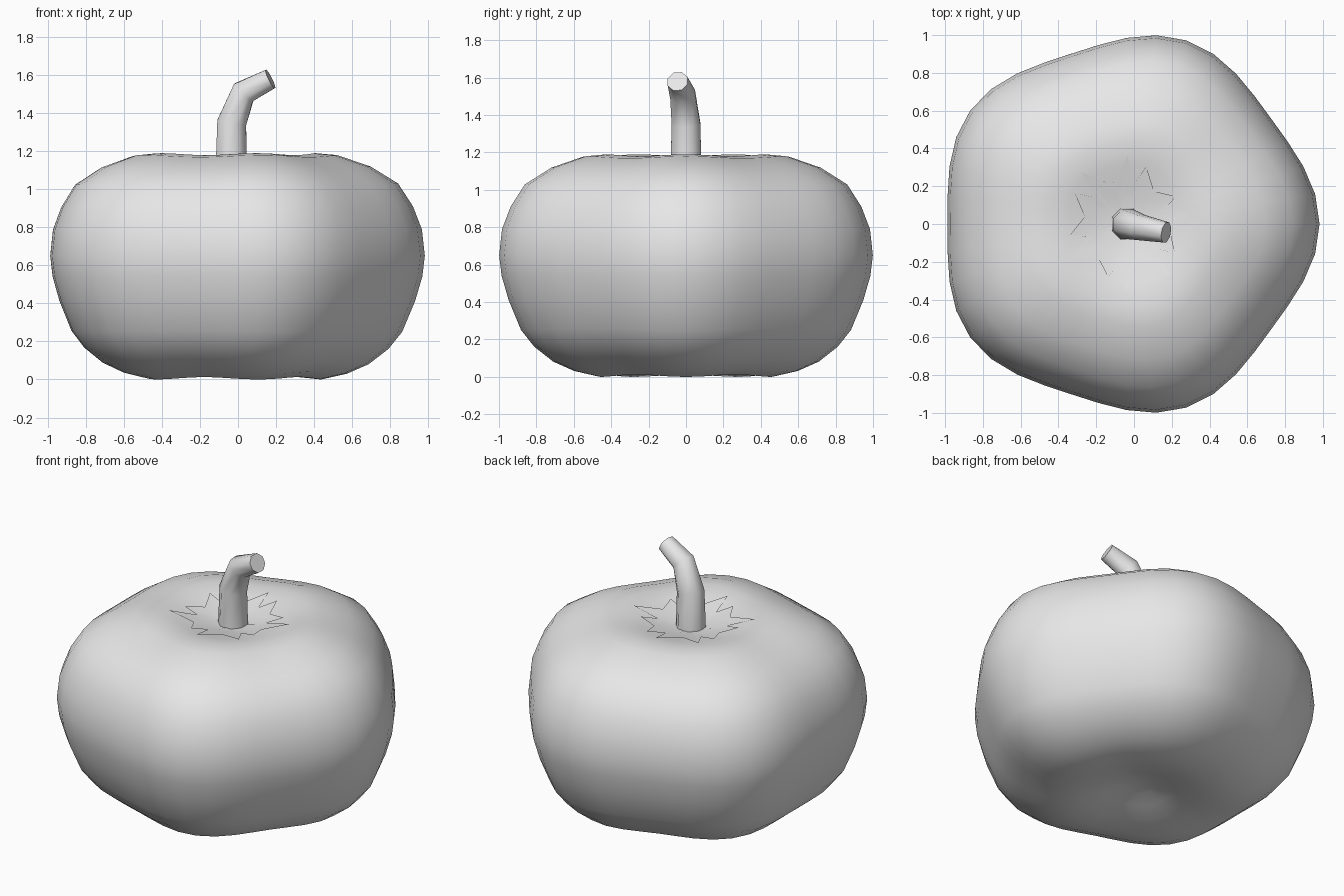
import bpy, bmesh, math
from mathutils import Vector

cube = bpy.data.objects.get("Cube")
if cube:
    bpy.data.objects.remove(cube, do_unlink=True)

CENTRE_X = -0.04   # axis of the lobed body
SEGMENTS = 40
MIDDLE = 0.64

grey = bpy.data.materials.new("plain grey")
grey.use_nodes = True
grey.diffuse_color = (0.8, 0.8, 0.8, 1)
grey.node_tree.nodes["Principled BSDF"].inputs["Base Color"].default_value = (0.8, 0.8, 0.8, 1)


def loft(name, rings, cap_start=None, cap_end=None, angle=40):
    """Skin closed rings of points; each cap is an optional centre point."""
    bm = bmesh.new()
    loops = [[bm.verts.new(p) for p in ring] for ring in rings]
    n = len(loops[0])
    for a, b in zip(loops, loops[1:]):
        for i in range(n):
            j = (i + 1) % n
            bm.faces.new((a[i], a[j], b[j], b[i]))
    if cap_start is not None:
        c = bm.verts.new(cap_start)
        for i in range(n):
            bm.faces.new((c, loops[0][(i + 1) % n], loops[0][i]))
    if cap_end is not None:
        c = bm.verts.new(cap_end)
        for i in range(n):
            bm.faces.new((c, loops[-1][i], loops[-1][(i + 1) % n]))
    mesh = bpy.data.meshes.new(name)
    bm.to_mesh(mesh)
    bm.free()
    mesh.materials.append(grey)
    obj = bpy.data.objects.new(name, mesh)
    bpy.context.collection.objects.link(obj)
    bpy.ops.object.select_all(action='DESELECT')
    obj.select_set(True)
    bpy.context.view_layer.objects.active = obj
    bpy.ops.object.shade_smooth_by_angle(angle=math.radians(angle))
    return obj


def lobed(r, z, t):
    """Point on the body: five soft lobes, slightly lower in the valleys."""
    wave = math.cos(5 * t)
    spread = r * (1 + 0.038 * wave)
    squash = 1 - 0.01 * (1 - wave) * min(1, r / 0.45)
    return Vector((CENTRE_X + spread * math.cos(t), spread * math.sin(t),
                   MIDDLE + (z - MIDDLE) * squash))


# Body: half profile from the bottom dimple to the top dimple
bottom = [(0.1, 0.075), (0.2, 0.045), (0.32, 0.015), (0.46, 0), (0.59, 0.03),
          (0.7, 0.08), (0.8, 0.16), (0.87, 0.25), (0.935, 0.41), (0.972, 0.54)]
top = [(0.985, 0.65), (0.97, 0.79), (0.925, 0.91), (0.85, 1.03), (0.71, 1.12),
       (0.54, 1.18), (0.43, 1.19), (0.32, 1.172), (0.2, 1.14), (0.1, 1.118)]
turns = [math.tau * i / SEGMENTS for i in range(SEGMENTS)]
loft("body", [[lobed(r, z, t) for t in turns] for r, z in bottom + top],
     (CENTRE_X, 0, 0.085), (CENTRE_X, 0, 1.11), angle=60)


# Leaf crown: six leaves with notched tips, draped on the top dimple
def top_height(r):
    pts = [(0, 1.11)] + top[:5:-1]
    for (r0, z0), (r1, z1) in zip(pts, pts[1:]):
        if r <= r1:
            return z0 + (z1 - z0) * (r - r0) / (r1 - r0)
    return pts[-1][1]


outline = []
for k, flip in enumerate((-1, 1, -1, 1, 1, -1)):
    middle = 20 + 60 * k
    long_tip, short_tip = (0.36, 0.31)
    left, right = (short_tip, long_tip) if flip > 0 else (long_tip, short_tip)
    for offset, r in ((-30, 0.23), (-9, left), (0, 0.21), (9, right)):
        outline.append((math.radians(middle + offset), r))

crown = [[lobed(r * f, top_height(r * f) + 0.008, t) for t, r in outline]
         for f in (0.25, 0.5, 0.75, 1)]
loft("leaf_crown", crown[::-1], cap_end=(CENTRE_X, 0, 1.118))

# Stem: eight-sided bent tube, each ring square to the path
path = [Vector(p) for p in ((-0.035, 0, 1.09), (-0.033, 0, 1.35),
                            (0.03, -0.018, 1.51), (0.17, -0.045, 1.58))]
widths = (0.09, 0.083, 0.072, 0.058)
rings = []
for i, (p, w) in enumerate(zip(path, widths)):
    before = (p - path[i - 1]).normalized() if i else Vector((0, 0, 1))
    after = (path[i + 1] - p).normalized() if i < len(path) - 1 else before
    along = (before + after).normalized()
    side = Vector((0, 1, 0)).cross(along).normalized()
    across = along.cross(side)
    rings.append([p + w * (math.cos(a) * side + math.sin(a) * across)
                  for a in (math.tau * (s + 0.5) / 8 for s in range(8))])
loft("stem", rings, path[0], path[-1], angle=50)
